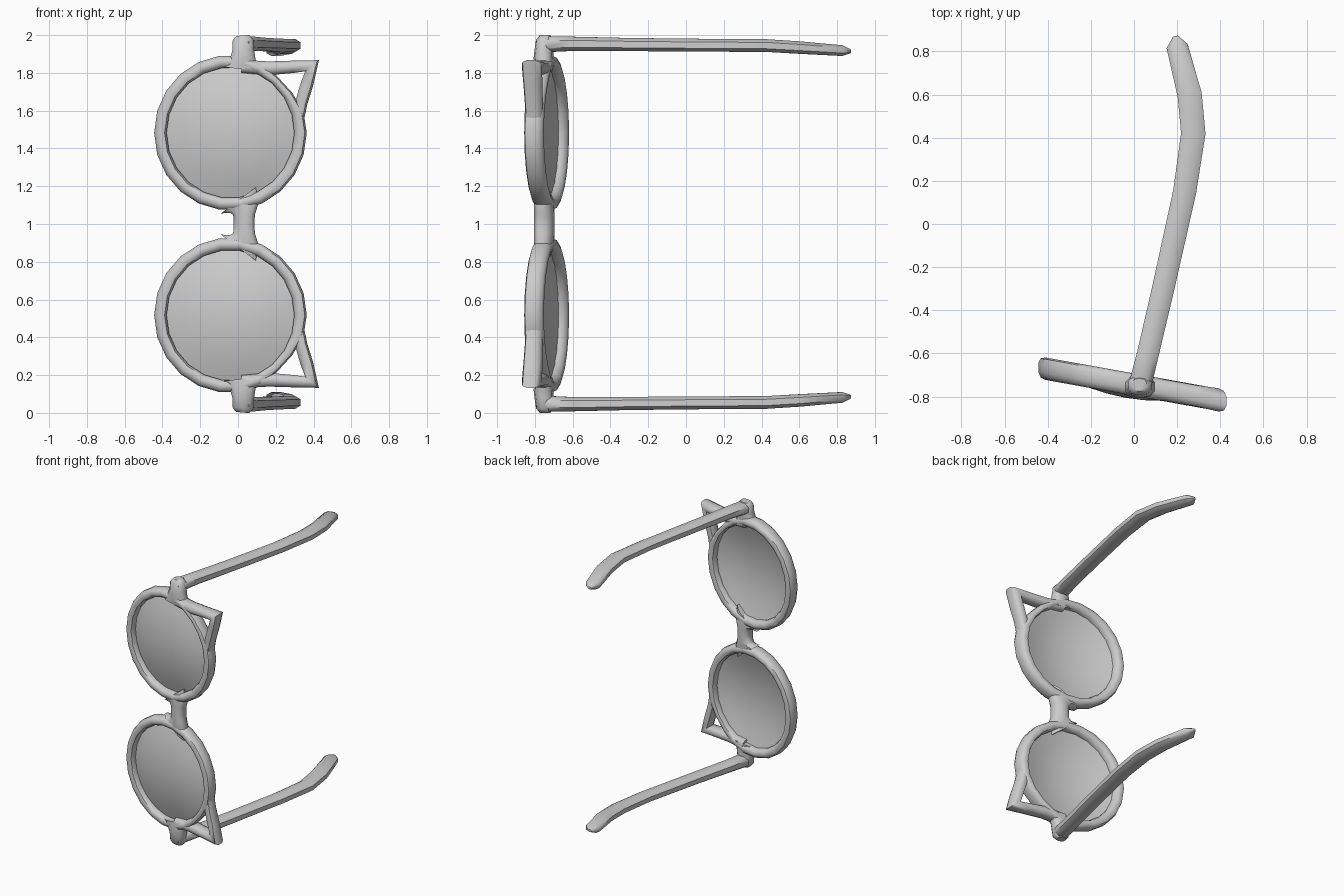
import bpy, bmesh, math
from mathutils import Vector

cube = bpy.data.objects.get("Cube")
if cube:
    bpy.data.objects.remove(cube, do_unlink=True)


def material(name, value):
    mat = bpy.data.materials.new(name)
    mat.use_nodes = True
    colour = (value, value, value, 1)
    mat.diffuse_color = colour
    mat.node_tree.nodes["Principled BSDF"].inputs["Base Color"].default_value = colour
    return mat


GREY = material("light grey", 0.6)
MID = 1.0                       # height of the mirror plane through the bridge
DEPTH, UP = Vector((0, 1, 0)), Vector((0, 0, 1))
EYE = Vector((-0.04, 0, 0.483))  # lens centre, relative to the mirror plane


def lean(v):
    """Tilt the front frame so its brow side sits further forward."""
    return Vector((v.x, v.y - 0.745 - 0.18 * v.x, v.z))


def finish(name, bm, mirror=True):
    bmesh.ops.recalc_face_normals(bm, faces=bm.faces)
    mesh = bpy.data.meshes.new(name)
    bm.to_mesh(mesh)
    bm.free()
    mesh.materials.append(GREY)
    obj = bpy.data.objects.new(name, mesh)
    bpy.context.collection.objects.link(obj)
    obj.location.z = MID
    if mirror:
        mod = obj.modifiers.new("Mirror", 'MIRROR')
        mod.use_axis = (False, False, True)
        mod.use_mirror_merge = False
    bpy.ops.object.select_all(action='DESELECT')
    obj.select_set(True)
    bpy.context.view_layer.objects.active = obj
    bpy.ops.object.shade_smooth_by_angle(angle=math.radians(50))
    return obj


def sweep(name, stations, side, closed=False, front=True, mirror=True, sides=10):
    """Sweep a soft oval along (point, half width, half thickness) stations."""
    bm = bmesh.new()
    pts = [Vector(s[0]) for s in stations]
    n, rings = len(pts), []
    for i, (_, w, h) in enumerate(stations):
        a = pts[i] - pts[i - 1] if closed or i else pts[1] - pts[0]
        b = pts[(i + 1) % n] - pts[i] if closed or i < n - 1 else a
        a, b = a.normalized(), b.normalized()
        t = (a + b).normalized()
        across = t.cross(side).normalized() * w * min(1 / max(t.dot(a), 0.1), 1.35)
        ring = []
        for k in range(sides):
            ang = math.tau * (k + 0.5) / sides
            c, s = math.cos(ang), math.sin(ang)
            p = pts[i] + across * math.copysign(abs(c) ** 0.8, c) \
                + side * h * math.copysign(abs(s) ** 0.8, s)
            ring.append(bm.verts.new(lean(p) if front else p))
        rings.append(ring)
    for i in range(n if closed else n - 1):
        r, q = rings[i], rings[(i + 1) % n]
        for k in range(sides):
            j = (k + 1) % sides
            bm.faces.new((r[k], r[j], q[j], q[k]))
    if not closed:
        bm.faces.new(rings[0])
        bm.faces.new(rings[-1])
    return finish(name, bm, mirror)


# Round rims, a little slimmer beside the corner opening
rim = []
for i in range(22):
    a = math.tau * i / 22
    slim = 0.012 * math.exp(-((a - 0.75) / 0.3) ** 2)
    r = 0.371 - slim
    rim.append((EYE + Vector((r * math.cos(a), 0, r * 1.02 * math.sin(a))),
                0.034 - slim, 0.052))
sweep("rim", rim, DEPTH, closed=True)

# Pointed brow corner with a triangular opening
sweep("brow_corner", [
    ((0.322, 0, 0.56), 0.03, 0.046),
    ((0.335, 0, 0.64), 0.034, 0.048),
    ((0.365, 0, 0.74), 0.035, 0.05),
    ((0.392, 0, 0.838), 0.036, 0.054),
    ((0.29, 0, 0.832), 0.034, 0.05),
    ((0.16, 0, 0.824), 0.038, 0.05),
    ((0.02, 0, 0.835), 0.036, 0.048)], DEPTH)

# Bridge flaring into both rims
sweep("bridge", [((0.032 - 0.03 * (abs(z) > 0.1), 0, z), w, d) for z, w, d in (
    (-0.125, 0.12, 0.045), (-0.085, 0.08, 0.052), (-0.05, 0.06, 0.054), (0, 0.057, 0.054),
    (0.05, 0.06, 0.054), (0.085, 0.08, 0.052), (0.125, 0.12, 0.045))], DEPTH, mirror=False)

# Hinge post rising from the rim
sweep("hinge_post", [
    ((0.02, -0.752, 0.82), 0.10, 0.045),
    ((0.026, -0.755, 0.875), 0.07, 0.052),
    ((0.028, -0.752, 0.92), 0.06, 0.05),
    ((0.026, -0.748, 0.975), 0.057, 0.046),
    ((0.024, -0.746, 0.998), 0.036, 0.03)], DEPTH, front=False)

# Temple arm with its bent tip
sweep("temple_arm", [
    ((0.022, -0.785, 0.95), 0.04, 0.03),
    ((0.03, -0.74, 0.952), 0.056, 0.045),
    ((0.065, -0.6, 0.954), 0.054, 0.04),
    ((0.135, -0.3, 0.95), 0.055, 0.037),
    ((0.235, 0.15, 0.946), 0.057, 0.036),
    ((0.275, 0.42, 0.945), 0.06, 0.036),
    ((0.258, 0.6, 0.934), 0.06, 0.035),
    ((0.2, 0.825, 0.918), 0.053, 0.03),
    ((0.193, 0.872, 0.914), 0.012, 0.01)], UP, front=False, sides=8)

# Lenses: thin shallow domes
bm = bmesh.new()
for shift in (0, 0.006):
    last = None
    apex = bm.verts.new(lean(EYE + Vector((0, shift - 0.068, 0))))
    for f in (0.25, 0.5, 0.75, 1):
        ring = []
        for k in range(24):
            a = math.tau * k / 24
            ring.append(bm.verts.new(lean(EYE + Vector((
                0.348 * f * math.cos(a), shift - 0.068 * (1 - f * f),
                0.355 * f * math.sin(a))))))
        for k in range(24):
            j = (k + 1) % 24
            if last:
                bm.faces.new((last[k], last[j], ring[j], ring[k]))
            else:
                bm.faces.new((apex, ring[j], ring[k]))
        last = ring
    if shift:
        for k in range(24):
            j = (k + 1) % 24
            bm.faces.new((outer[k], outer[j], last[j], last[k]))
    outer = last
finish("lens", bm)
